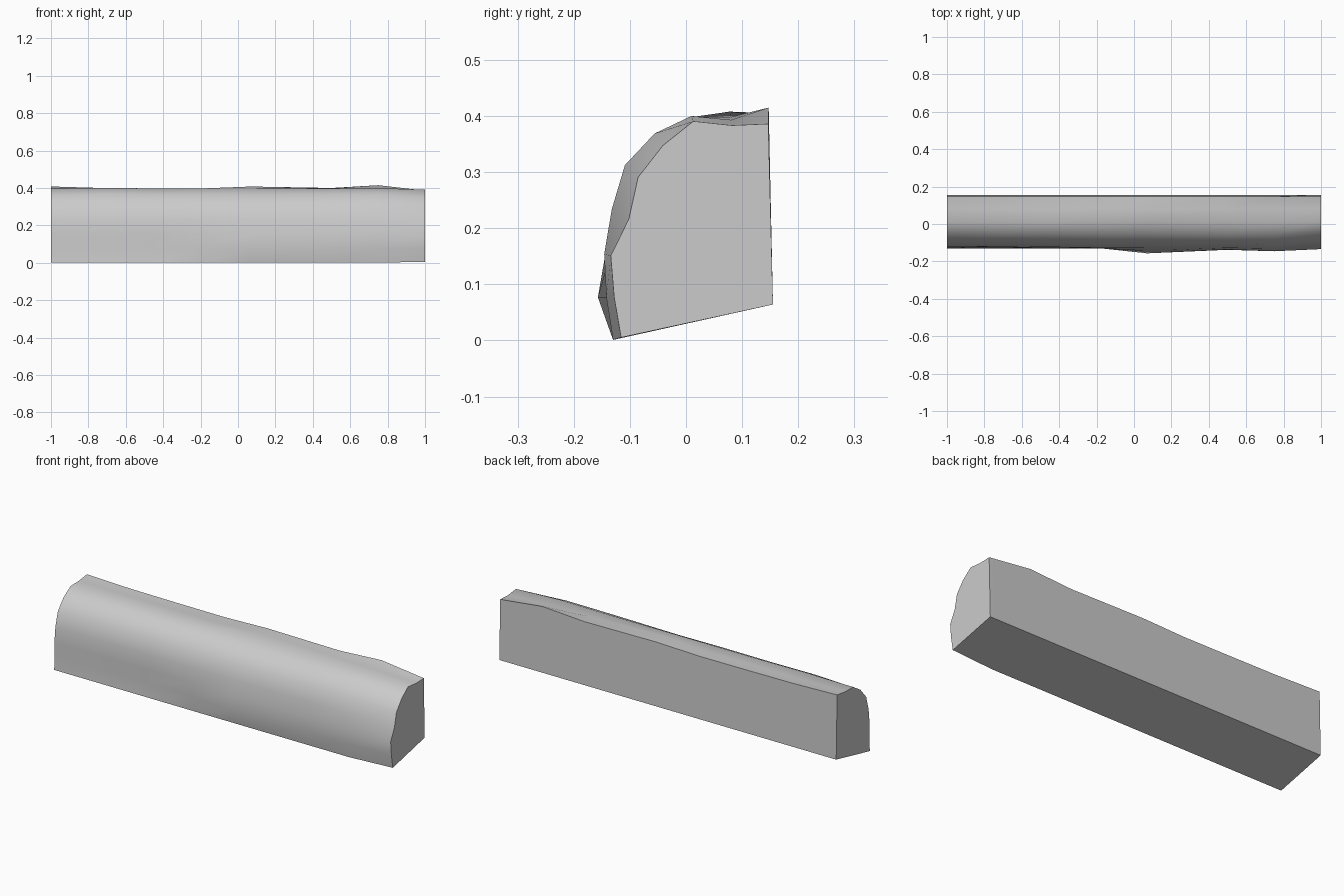
import bpy, bmesh
from mathutils import Vector

if "Cube" in bpy.data.objects:
    bpy.data.objects.remove(bpy.data.objects["Cube"])

# Cross-section (y, z): lower front lip, rounded face, crest, back top edge
profile = [(-0.13, 0.001), (-0.136, 0.077), (-0.138, 0.152), (-0.127, 0.231),
           (-0.103, 0.307), (-0.052, 0.363), (0.01, 0.398), (0.08, 0.396), (0.147, 0.4)]
back_bottom = (0.155, 0.064)
core = Vector((0.14, 0.08))

# Outward swell in thousandths at each station along the length
stations = {
    -1.00: (0, 8, 10, 8, 5, 3, 0, -3, -8),
    -0.73: (0, 14, 14, 8, 2, -5, -2, 2, 0),
    -0.45: (0, 10, 10, 5, 0, -3, 0, 0, 2),
    -0.18: (0, 8, 8, 0, -3, -4, 0, 3, 3),
    0.07: (0, -21, -6, -1, 0, -2, 0, -12, -5),
    0.50: (0, -2, 2, 0, -6, -6, 0, -2, 0),
    0.75: (0, -6, -8, -6, -8, -7, -2, 3, -15),
    1.00: (15, 8, 4, 29, 24, 19, 8, 13, 14),
}


def section(depths):
    pts = []
    for p, d in zip(profile, depths):
        p = Vector(p)
        pts.append(p + (core - p).normalized() * d / 1000)
    return pts + [Vector(back_bottom)]


# Log-like edging strip lofted between sections
bm = bmesh.new()
rings = [[bm.verts.new((x, p.x, p.y)) for p in section(d)] for x, d in stations.items()]
n = len(rings[0])
for a, b in zip(rings, rings[1:]):
    for i in range(n):
        j = (i + 1) % n
        bm.faces.new((a[i], b[i], b[j], a[j]))
bm.faces.new(rings[0])
bm.faces.new(rings[-1][::-1])
bmesh.ops.recalc_face_normals(bm, faces=bm.faces)
mesh = bpy.data.meshes.new("rounded_edging")
bm.to_mesh(mesh)
bm.free()

obj = bpy.data.objects.new("rounded_edging", mesh)
bpy.context.collection.objects.link(obj)
bpy.context.view_layer.objects.active = obj
obj.select_set(True)
bpy.ops.object.shade_smooth_by_angle(angle=0.7)
